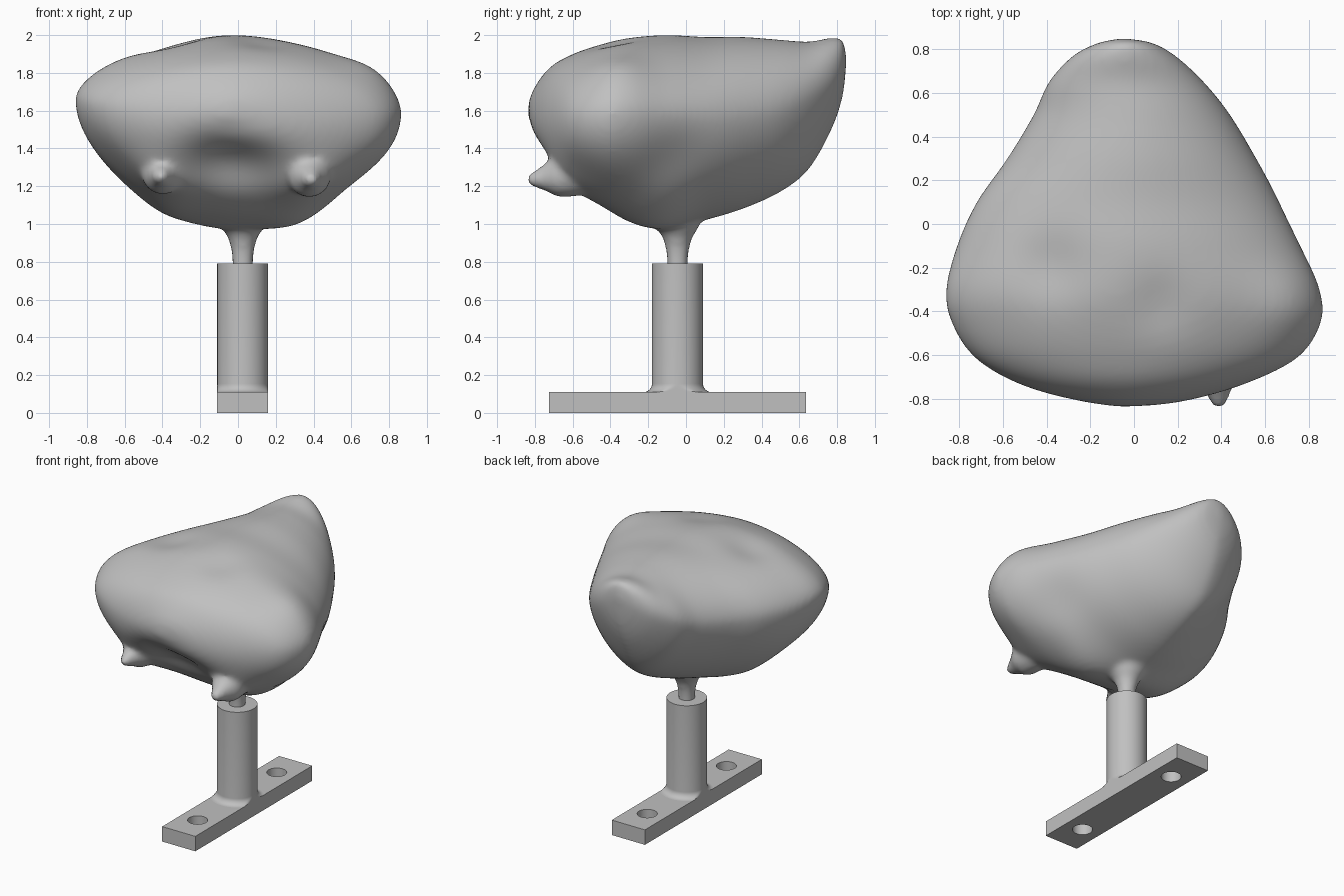
import bpy, bmesh, math
from mathutils import Vector

default = bpy.data.objects.get("Cube")
if default:
    bpy.data.objects.remove(default, do_unlink=True)

# Single plain grey material
grey = bpy.data.materials.new("plain_grey")
grey.use_nodes = True
colour = (0.53, 0.53, 0.53, 1)
grey.diffuse_color = colour
grey.node_tree.nodes["Principled BSDF"].inputs["Base Color"].default_value = colour

POST = Vector((0.025, -0.045, 0))
BAR_HALF = 0.135
BAR_TOP = 0.11


def catmull(rows, steps):
    """Smoothly interpolate rows of numbers."""
    out = []
    last = len(rows) - 1
    for i in range(last):
        a, b, c, d = (rows[min(max(i + k, 0), last)] for k in (-1, 0, 1, 2))
        for s in range(steps):
            t = s / steps
            out.append([q + t / 2 * (r - p + t * (2*p - 5*q + 4*r - w + t * (3*(q - r) + w - p)))
                        for p, q, r, w in zip(a, b, c, d)])
    out.append(list(rows[-1]))
    return out


def loft(bm, rings):
    """Skin a list of equal point rings and cap both ends."""
    layers = [[bm.verts.new(p) for p in ring] for ring in rings]
    for a, b in zip(layers, layers[1:]):
        n = len(a)
        for i in range(n):
            j = (i + 1) % n
            bm.faces.new((a[i], a[j], b[j], b[i]))
    bm.faces.new(layers[0])
    bm.faces.new(layers[-1])


def lathe(bm, origin, axis, profile, sides=48):
    """Loft circles of (distance, radius) along an axis."""
    turn = Vector(axis).to_track_quat('Z', 'Y')
    rings = []
    for dist, rad in profile:
        angles = [math.tau * i / sides for i in range(sides)]
        rings.append([Vector(origin) + turn @ Vector((rad * math.cos(a), rad * math.sin(a), dist))
                      for a in angles])
    loft(bm, rings)


def finish(bm, name):
    bmesh.ops.remove_doubles(bm, verts=bm.verts, dist=1e-5)
    bmesh.ops.recalc_face_normals(bm, faces=bm.faces)
    mesh = bpy.data.meshes.new(name)
    bm.to_mesh(mesh)
    bm.free()
    obj = bpy.data.objects.new(name, mesh)
    bpy.context.collection.objects.link(obj)
    mesh.materials.append(grey)
    return obj


def select(obj):
    bpy.ops.object.select_all(action='DESELECT')
    obj.select_set(True)
    bpy.context.view_layer.objects.active = obj


# Body sections: y, right x, left x, widest height, top, bottom
sections = [
    (-.85, -.06, -.06, 1.57, 1.57, 1.57),
    (-.82, -.24, .2, 1.56, 1.69, 1.44),
    (-.73, -.53, .51, 1.57, 1.82, 1.32),
    (-.61, -.73, .75, 1.59, 1.895, 1.21),
    (-.45, -.835, .855, 1.61, 1.955, 1.11),
    (-.3, -.86, .85, 1.62, 1.99, 1.03),
    (-.1, -.81, .77, 1.6, 2.0, .97),
    (.1, -.72, .67, 1.6, 1.99, 1.02),
    (.3, -.58, .56, 1.61, 1.99, 1.08),
    (.5, -.46, .44, 1.64, 1.975, 1.17),
    (.65, -.39, .32, 1.7, 1.965, 1.29),
    (.77, -.28, .19, 1.77, 1.985, 1.5),
    (.83, -.16, .08, 1.83, 1.97, 1.68),
    (.85, -.05, -.05, 1.87, 1.87, 1.87),
]


def body_ring(row, sides=96):
    """Rounded section, fuller underneath at the front and keeled at the back."""
    y, x0, x1, wide, top, bottom = row
    ring = []
    for i in range(sides):
        a = math.tau * i / sides
        c, s = math.cos(a), math.sin(a)
        power = 2 / (1.85 + .1 * c if s > 0 else 1.8 - .3 * y)
        x = (x0 + x1) / 2 + (x1 - x0) / 2 * math.copysign(abs(c) ** power, c)
        z = wide + (top - wide if s > 0 else bottom - wide) * abs(s) ** power
        ring.append(Vector((x, y, z - 0.045 * x * abs(c))))
    return ring


# Soft hollows and swellings: centre, push, spread
dents = [
    ((-.1, -.7, 1.34), (0, .08, .03), .2),
    ((.08, -.65, 1.32), (0, .05, .02), .18),
    ((.39, -.52, 1.24), (0, -.09, -.01), .18),
    ((-.4, -.5, 1.24), (0, -.08, -.01), .18),
    ((.3, -.25, 1.05), (0, 0, -.05), .2),
    ((-.38, -.25, 1.1), (0, 0, -.03), .16),
    ((.64, -.1, 1.36), (-.04, 0, .02), .2),
    ((.7, -.38, 1.78), (.01, 0, .03), .18),
    ((-.38, -.2, 1.95), (0, 0, -.035), .16),
    ((.12, -.36, 1.97), (0, 0, -.025), .14),
]


def sculpt(p):
    moved = p.copy()
    for centre, push, spread in dents:
        moved += Vector(push) * math.exp(-((p - Vector(centre)).length / spread) ** 2)
    return moved


bm = bmesh.new()
loft(bm, [[sculpt(p) for p in body_ring(row)] for row in catmull(sections, 6)])

# Two small pointed nubs on the lower front
nub = catmull([(0, .012), (.03, .038), (.07, .055), (.11, .078), (.17, .11), (.3, .11), (.38, .06)], 4)
for tip in ((.39, -.845, 1.23), (-.41, -.765, 1.245)):
    lathe(bm, tip, (-tip[0] * .15, .95, .12), nub)

# Flared stem running into the post
stem = catmull([(.7, .056), (.8, .056), (.87, .063), (.93, .08), (.98, .11), (1.04, .13), (1.12, .12)], 4)
lathe(bm, POST, (0, 0, 1), stem)

# Blend body, nubs and stem into one skin
body = finish(bm, "body_and_stem")
remesh = body.modifiers.new("blend", 'REMESH')
remesh.mode = 'VOXEL'
remesh.voxel_size = 0.018
remesh.use_smooth_shade = True
soften = body.modifiers.new("soften", 'SMOOTH')
soften.factor = 0.5
soften.iterations = 9

# Post with a fillet at its foot, trimmed to the bar width
bm = bmesh.new()
fillet = 0.045
profile = [(BAR_TOP - .01, BAR_HALF + fillet)]
for i in range(9):
    a = math.pi / 2 * i / 8
    profile.append((BAR_TOP + fillet * (1 - math.cos(a)), BAR_HALF + fillet * (1 - math.sin(a))))
profile.append((.79, BAR_HALF))
lathe(bm, POST, (0, 0, 1), profile, 64)
for v in bm.verts:
    v.co.x = min(max(v.co.x, POST.x - BAR_HALF), POST.x + BAR_HALF)
post = finish(bm, "post")
select(post)
bpy.ops.object.shade_smooth_by_angle(angle=math.radians(35))

# Mounting bar with two screw holes
bm = bmesh.new()
bmesh.ops.create_cube(bm, size=1)
bmesh.ops.scale(bm, verts=bm.verts, vec=(2 * BAR_HALF, 1.36, BAR_TOP))
bmesh.ops.translate(bm, verts=bm.verts, vec=(POST.x, POST.y, BAR_TOP / 2))
bar = finish(bm, "mounting_bar")

bm = bmesh.new()
for side in (-1, 1):
    lathe(bm, (POST.x, POST.y + side * .46, -.1), (0, 0, 1), [(0, .067), (.4, .067)])
cutter = finish(bm, "hole_cutter")
cutter.hide_render = True
cut = bar.modifiers.new("holes", 'BOOLEAN')
cut.operation = 'DIFFERENCE'
cut.solver = 'EXACT'
cut.object = cutter
select(bar)
bpy.ops.object.modifier_apply(modifier=cut.name)
bpy.data.objects.remove(cutter, do_unlink=True)
bpy.ops.object.shade_smooth_by_angle(angle=math.radians(35))
